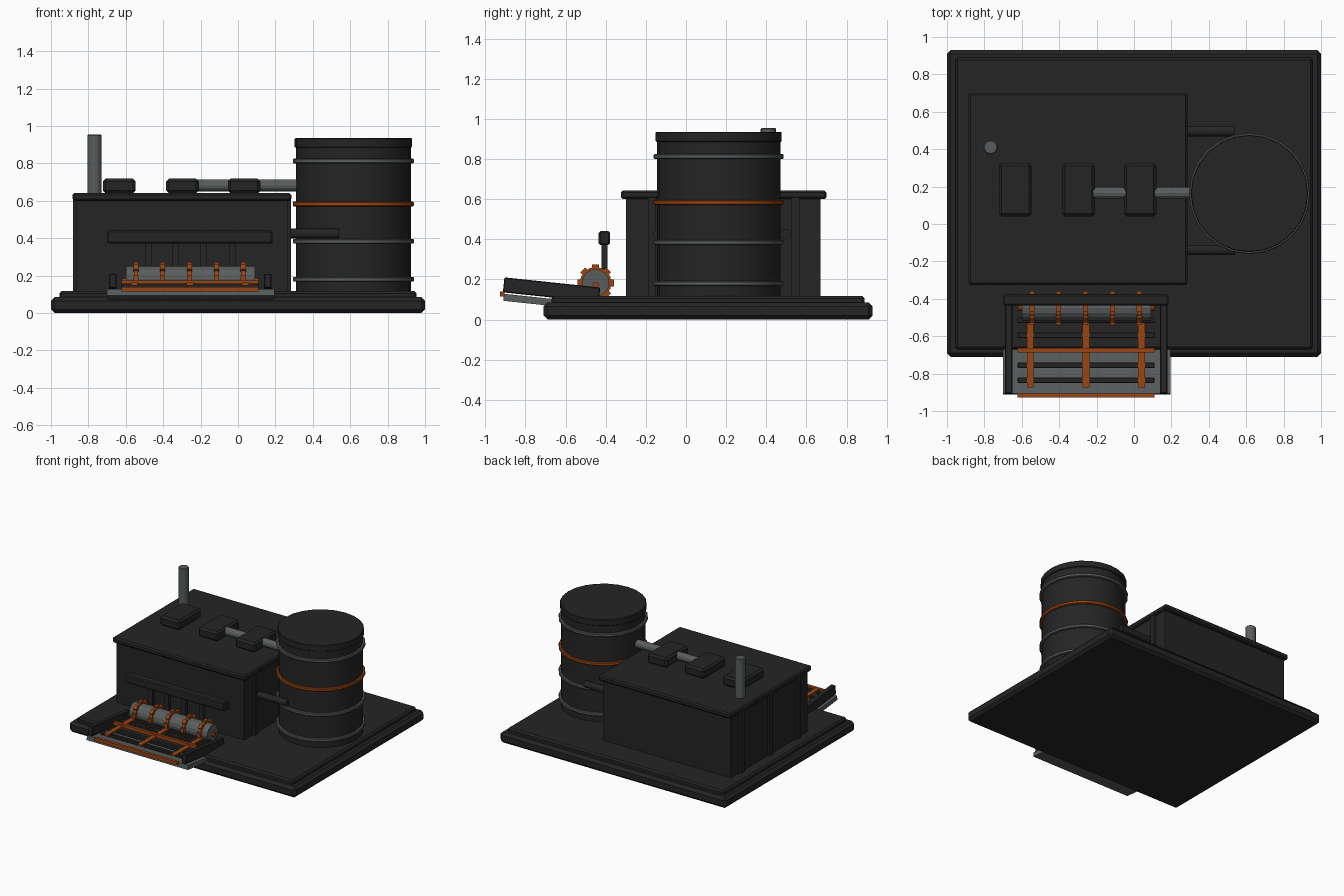
import bpy
import math

cube = bpy.data.objects.get("Cube")
if cube:
    bpy.data.objects.remove(cube, do_unlink=True)


def material(name, rgb):
    m = bpy.data.materials.new(name)
    m.use_nodes = True
    m.diffuse_color = (*rgb, 1)
    m.node_tree.nodes["Principled BSDF"].inputs["Base Color"].default_value = (*rgb, 1)
    return m


DARK = material("dark_iron", (0.018, 0.018, 0.018))
GREY = material("grey_steel", (0.1, 0.11, 0.11))
ORANGE = material("burnt_orange", (0.33, 0.06, 0.006))


def finish(name, mat, bevel):
    o = bpy.context.object
    o.name = name
    o.data.materials.append(mat)
    if bevel:
        b = o.modifiers.new("edge_bevel", "BEVEL")
        b.width = bevel
        b.segments = 1
    return o


def box(name, mat, x, y, z, bevel=0.0, tilt=0.0):
    """Box from (low, high) ranges, optionally pitched about its centre."""
    bpy.ops.mesh.primitive_cube_add(size=1, location=[sum(r) / 2 for r in (x, y, z)])
    o = bpy.context.object
    o.scale = [r[1] - r[0] for r in (x, y, z)]
    bpy.ops.object.transform_apply(location=False, rotation=False, scale=True)
    o.rotation_euler.x = tilt
    return finish(name, mat, bevel)


def rod(name, mat, centre, radius, length, axis="Z", sides=24, bevel=0.0):
    turn = (0, math.pi / 2, 0) if axis == "X" else (0, 0, 0)
    bpy.ops.mesh.primitive_cylinder_add(vertices=sides, radius=radius, depth=length,
                                        location=centre, rotation=turn)
    bpy.ops.object.shade_smooth_by_angle(angle=math.radians(20))
    return finish(name, mat, bevel)


def span(centre, width):
    return (centre - width / 2, centre + width / 2)


# Stepped foundation
box("foundation", DARK, (-1, 1), (-0.71, 0.93), (0, 0.085), 0.02)
box("floor_slab", DARK, (-0.955, 0.955), (-0.67, 0.89), (0.07, 0.117), 0.012)

# Main building with side ribs and roof
box("building", DARK, (-0.865, 0.265), (-0.3, 0.67), (0.1, 0.61))
for x in (-0.865, 0.265):
    for y in (-0.17, 0.185, 0.545):
        box("wall_rib", DARK, span(x, 0.035), span(y, 0.04), (0.1, 0.61))
box("roof", DARK, (-0.885, 0.285), (-0.325, 0.7), (0.6, 0.642), 0.01)

# Roof vents, pipe and chimney
for x in (-0.635, -0.297, 0.033):
    box("roof_vent", DARK, span(x, 0.175), (0.04, 0.325), (0.64, 0.718), 0.015)
rod("roof_pipe", GREY, (0.08, 0.165, 0.683), 0.032, 0.6, "X", 12)
rod("chimney", GREY, (-0.767, 0.41, 0.79), 0.038, 0.33, sides=16, bevel=0.005)

# Storage tank with bands
TX, TY = 0.617, 0.163
rod("tank", DARK, (TX, TY, 0.5), 0.307, 0.8)
rod("tank_lid", DARK, (TX, TY, 0.91), 0.314, 0.05, bevel=0.004)
for z, mat in ((0.18, GREY), (0.383, GREY), (0.583, ORANGE), (0.813, GREY)):
    rod("tank_band", mat, (TX, TY, z), 0.324, 0.025, bevel=0.005)
for y in (-0.14, 0.495):
    rod("side_pipe", DARK, (0.39, y, 0.425), 0.026, 0.3, "X", 12)

# Hood beam over the roller with its hangers
box("hood_beam", DARK, (-0.7, 0.185), (-0.435, -0.378), (0.372, 0.44), 0.008)
for x in (-0.478, -0.335, -0.185, -0.03):
    box("hanger", DARK, span(x, 0.035), (-0.422, -0.39), (0.18, 0.38))

# Roller with toothed rings
RY, RZ = -0.45, 0.183
rod("roller", GREY, (-0.255, RY, RZ), 0.068, 0.69, "X", 16)
rod("roller_axle", ORANGE, (-0.255, RY, RZ - 0.01), 0.015, 0.73, "X", 8)
for x in (-0.545, -0.403, -0.26, -0.115, 0.028):
    rod("roller_ring", ORANGE, (x, RY, RZ), 0.079, 0.022, "X", 16)
    for i in range(8):
        a = i * math.pi / 4
        y, z = RY + 0.08 * math.cos(a), RZ + 0.08 * math.sin(a)
        box("ring_tooth", ORANGE, span(x, 0.028), span(y, 0.022), span(z, 0.035), tilt=a)

# Sloping feed tray with rails
SLOPE = -0.105
box("tray_plate", GREY, (-0.7, 0.195), (-0.91, -0.43), (0.068, 0.103), tilt=SLOPE)
for x in (-0.67, 0.16):
    box("tray_rail", DARK, span(x, 0.04), (-0.91, -0.43), (0.11, 0.185), 0.005, SLOPE)

# Cross slats and conveyor strips
for y in (-0.515, -0.595, -0.755, -0.835):
    box("tray_slat", DARK, (-0.622, 0.11), span(y, 0.03), (0.135, 0.158), 0.003)
for x in (-0.555, -0.257, 0.04):
    box("tray_strip", ORANGE, span(x, 0.036), (-0.875, -0.53), (0.148, 0.162))
box("tray_cross_bar", ORANGE, (-0.622, 0.11), span(-0.675, 0.022), (0.15, 0.175))
box("tray_lip", ORANGE, (-0.622, 0.11), (-0.927, -0.905), (0.115, 0.14))
